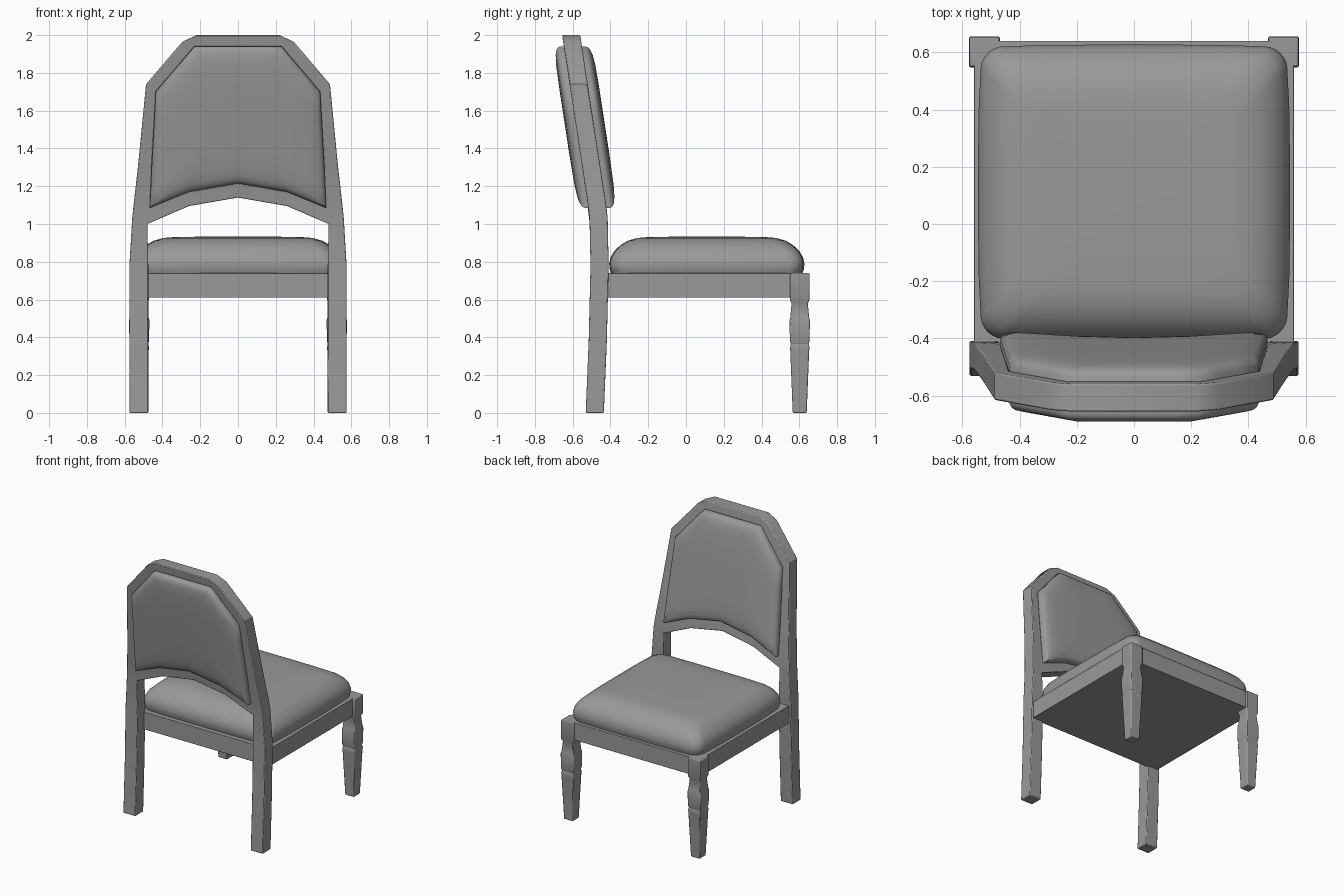
import bpy, bmesh, math
from mathutils import Vector

cube = bpy.data.objects.get("Cube")
if cube:
    bpy.data.objects.remove(cube)

GREY = (0.32, 0.32, 0.32, 1)
grey = bpy.data.materials.new("plain grey")
grey.use_nodes = True
grey.diffuse_color = GREY
grey.node_tree.nodes["Principled BSDF"].inputs["Base Color"].default_value = GREY


def finish(bm, name, angle=30, bevel=0, mirror=False):
    """Turn a bmesh into a named, shaded object."""
    bmesh.ops.recalc_face_normals(bm, faces=bm.faces)
    mesh = bpy.data.meshes.new(name)
    bm.to_mesh(mesh)
    bm.free()
    ob = bpy.data.objects.new(name, mesh)
    bpy.context.collection.objects.link(ob)
    mesh.materials.append(grey)
    if mirror:
        mod = ob.modifiers.new("mirror", 'MIRROR')
        mod.use_clip = True
    if bevel:
        mod = ob.modifiers.new("bevel", 'BEVEL')
        mod.width = bevel
        mod.segments = 2
        mod.angle_limit = math.radians(40)
    bpy.ops.object.select_all(action='DESELECT')
    ob.select_set(True)
    bpy.context.view_layer.objects.active = ob
    bpy.ops.object.shade_smooth_by_angle(angle=math.radians(angle))
    return ob


def loft(bm, rings, cap_start=True, cap_end=True):
    """Bridge rings of equal point count into a skin."""
    loops = [[bm.verts.new(p) for p in ring] for ring in rings]
    n = len(loops[0])
    for a, b in zip(loops, loops[1:]):
        for i in range(n):
            bm.faces.new((a[i], a[(i + 1) % n], b[(i + 1) % n], b[i]))
    if cap_start:
        bm.faces.new(loops[0])
    if cap_end:
        bm.faces.new(loops[-1])


def lean(z):
    """Depth of the back's centre line at a height."""
    path = [(0, -.483), (.35, -.468), (.75, -.457), (1.05, -.463), (2, -.608)]
    for (z0, y0), (z1, y1) in zip(path, path[1:]):
        if z <= z1 + 1e-6:
            return y0 + (y1 - y0) * (z - z0) / (z1 - z0)
    return path[-1][1]


# Back frame: rear legs, uprights, top and arched rail in one piece
outer = [(.575, 0), (.575, .38), (.575, .78), (.56, 1.03), (.553, 1.1),
         (.53, 1.3), (.487, 1.74), (.295, 1.965), (.22, 2), (0, 2)]
leg_in = [(.475, 0), (.475, .38), (.475, .78), (.48, 1)]
opening = [(.467, 1.085), (.457, 1.3), (.435, 1.7), (.23, 1.94), (0, 1.94)]
arch = [(.26, 1.095), (0, 1.14)]
sill = [(.26, 1.17), (0, 1.215)]

bm = bmesh.new()
O, L, P, A, S = [[bm.verts.new((x, -.048, z)) for x, z in pts]
                 for pts in (outer, leg_in, opening, arch, sill)]
quads = [(O[i], O[i + 1], L[i + 1], L[i]) for i in range(3)]
quads += [(O[3], O[4], P[0], L[3])]
quads += [(O[i + 4], O[i + 5], P[i + 1], P[i]) for i in range(3)]
quads += [(O[7], O[8], P[3]), (O[8], O[9], P[4], P[3])]
quads += [(L[3], P[0], S[0], A[0]), (A[0], S[0], S[1], A[1])]
faces = [bm.faces.new(q) for q in quads]
ext = bmesh.ops.extrude_face_region(bm, geom=faces)
for v in ext["geom"]:
    if isinstance(v, bmesh.types.BMVert):
        v.co.y += .096
# drop the caps on the centre plane so the halves join
mid = [f for f in bm.faces if all(abs(v.co.x) < 1e-5 for v in f.verts)]
bmesh.ops.delete(bm, geom=mid, context='FACES_ONLY')
for v in bm.verts:
    v.co.y += lean(v.co.z)
finish(bm, "back_frame", bevel=.005, mirror=True)

# Padded back panel, swelling out of both sides of the frame
half = [sill[1], sill[0]] + opening
outline = half + [(-x, z) for x, z in reversed(half[1:-1])]


def subdivide(pts, n):
    return [Vector(a).lerp(Vector(b), k / n)
            for a, b in zip(pts, pts[1:] + pts[:1]) for k in range(n)]


outline = subdivide(outline, 3)
steps = [(1, .02), (1, .066), (.985, .08), (.95, .09), (.88, .098), (.74, .104), (.4, .106)]
centre = Vector((0, 1.56))
for side, name in ((-1, "back_panel_rear"), (1, "back_panel_front")):
    bm = bmesh.new()
    rings = []
    for s, d in steps:
        ring = [centre + (p - centre) * s for p in outline]
        rings.append([(p.x, lean(p.y) + side * d, p.y) for p in ring])
    loft(bm, rings, cap_start=False)
    finish(bm, name, angle=50)

# Seat frame, closed underneath
bm = bmesh.new()
loft(bm, [[(-.56, -.43, z), (.56, -.43, z), (.56, .64, z), (-.56, .64, z)] for z in (.61, .74)])
finish(bm, "seat_frame", bevel=.003)


# Seat cushion: stacked rounded outlines with gently bowed sides
def cushion_ring(inset, z):
    hx, hy, r = .545 - inset, .517 - inset, .07
    pts = []
    for q in range(4):
        for k in range(7):
            a = math.pi / 2 * (q + k / 6)
            sx, sy = ((1, 1), (-1, 1), (-1, -1), (1, -1))[q]
            pts.append(Vector((sx * (hx - r) + r * math.cos(a),
                               sy * (hy - r) + r * math.sin(a))))
        nxt = ((-1, 1), (-1, -1), (1, -1), (1, 1))[q]
        a = math.pi / 2 * (q + 1)
        end = Vector((nxt[0] * (hx - r) + r * math.cos(a), nxt[1] * (hy - r) + r * math.sin(a)))
        last = pts[-1]
        pts += [last.lerp(end, k / 6) for k in range(1, 6)]
    out = []
    for p in pts:
        bow_x = 1 - .03 * (p.y / hy) ** 4
        bow_y = 1 - .02 * (p.x / hx) ** 4
        out.append((p.x * bow_x, .11 + p.y * bow_y, z))
    return out


bm = bmesh.new()
loft(bm, [cushion_ring(i, z) for i, z in
          ((.012, .735), (.003, .76), (0, .79), (.008, .825), (.028, .858),
           (.06, .888), (.1, .912), (.15, .926), (.21, .931), (.35, .933))])
finish(bm, "seat_cushion", angle=60)

# Turned-square front legs with a top block
leg_profile = [(0, .037), (.33, .05), (.345, .052), (.365, .047), (.38, .052),
               (.49, .054), (.505, .05), (.58, .043), (.6, .052), (.74, .052)]
for side, name in ((1, "left_leg"), (-1, "right_leg")):
    bm = bmesh.new()
    loft(bm, [[(side * .523 + a * h, .602 + b * h, z)
               for a, b in ((-1, -1), (1, -1), (1, 1), (-1, 1))] for z, h in leg_profile])
    finish(bm, name, bevel=.006)
